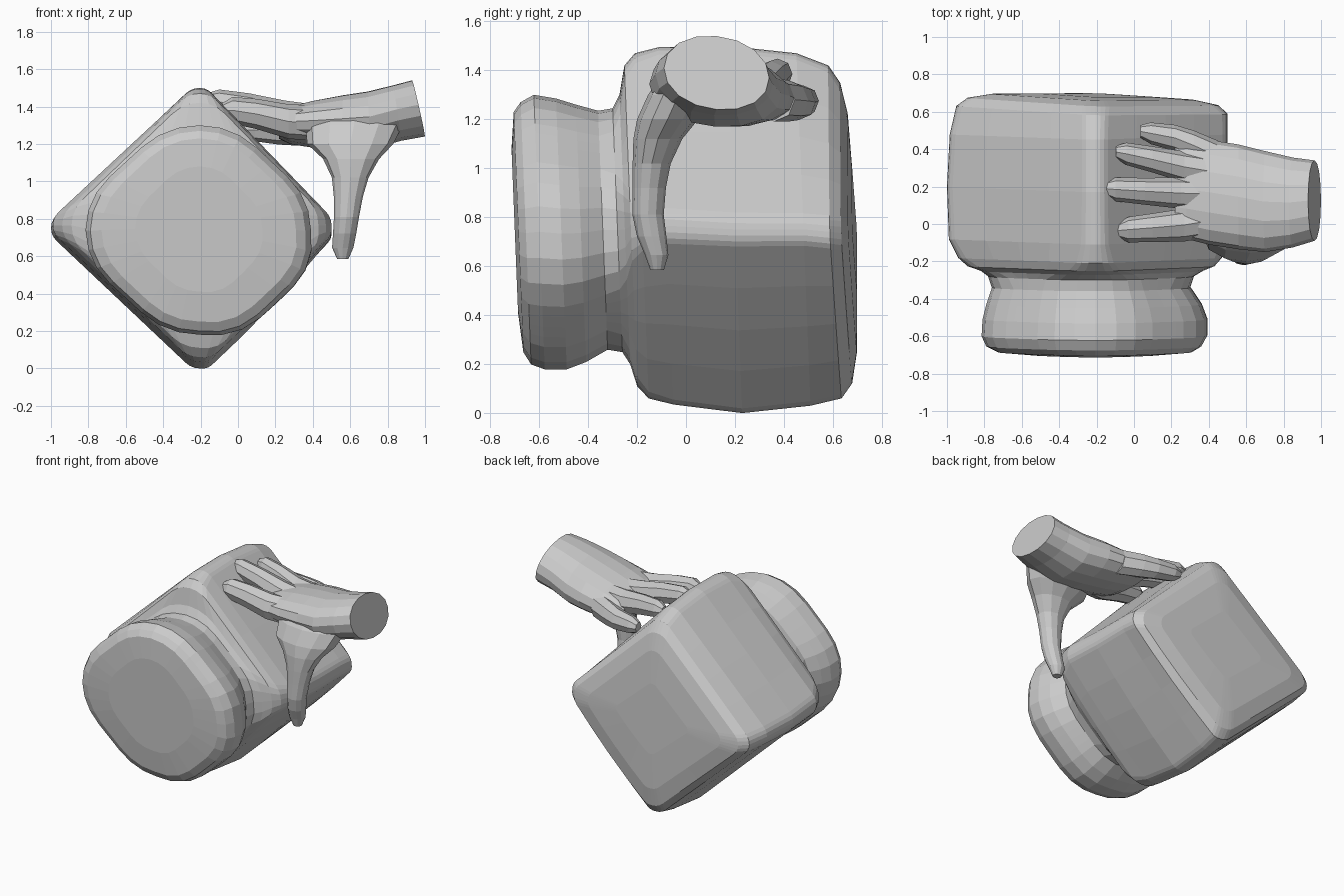
import bpy, bmesh, math
from mathutils import Vector


def ring(c, u, v, n, p=2.0):
    """Superellipse loop around c with half-axis vectors u and v."""
    pts = []
    for i in range(n):
        a = 2 * math.pi * i / n
        ca, sa = math.cos(a), math.sin(a)
        r = (abs(ca) ** p + abs(sa) ** p) ** (-1 / p)
        pts.append(Vector(c) + Vector(u) * ca * r + Vector(v) * sa * r)
    return pts


def diamond(y, l, r, b, t, k, cx=-.205):
    """Diamond loop with rounded corners (k = roundness 0..1), facing along y."""
    unit, arc, side = [], 6, 4
    for q in range(4):
        base = q * math.pi / 2
        corner = Vector((math.cos(base), math.sin(base))) * (1 - k)
        for i in range(arc + 1):
            a = base + math.pi / 2 * (i / arc - .5)
            unit.append(corner + Vector((math.cos(a), math.sin(a))) * k)
        nxt = Vector((-math.sin(base), math.cos(base))) * (1 - k)
        for i in range(1, side):
            unit.append(unit[q * (arc + side) + arc] + (nxt - corner) * i / side)
    cz, rz = (b + t) / 2, (t - b) / 2
    pts = []
    for p in unit:
        if p.x > 0 and p.y < 0:         # fuller lower right side
            p = p * (1 + .16 * abs(p.x * p.y))
        x = cx + p.x * ((r - cx) if p.x > 0 else (cx - l))
        z = cz + p.y * rz
        pts.append(Vector((x, y - .04 * (z - .75), z)))   # ends lean slightly
    return pts


def loft(name, rings):
    """Skin a list of equal loops and cap both ends."""
    bm = bmesh.new()
    loops = [[bm.verts.new(p) for p in r] for r in rings]
    n = len(loops[0])
    for a, b in zip(loops, loops[1:]):
        for i in range(n):
            j = (i + 1) % n
            bm.faces.new((a[i], a[j], b[j], b[i]))
    bm.faces.new(loops[0])
    bm.faces.new(loops[-1])
    bmesh.ops.recalc_face_normals(bm, faces=bm.faces)
    me = bpy.data.meshes.new(name)
    bm.to_mesh(me)
    bm.free()
    ob = bpy.data.objects.new(name, me)
    bpy.context.collection.objects.link(ob)
    return ob


# Jar lying on its side: y, left, right, bottom, top, roundness
lid = [
    (-.70, -.55, .13, .41, 1.08, .72),
    (-.685, -.73, .31, .25, 1.23, .72),
    (-.655, -.79, .36, .20, 1.27, .72),
    (-.60, -.815, .39, .18, 1.30, .72),
    (-.51, -.81, .39, .18, 1.285, .72),
    (-.43, -.79, .36, .21, 1.26, .72),
    (-.34, -.76, .30, .26, 1.235, .72),
    (-.28, -.78, .32, .25, 1.245, .65),
]
body = [
    (-.25, -.82, .37, .20, 1.30, .5),
    (-.225, -.89, .43, .11, 1.42, .3),
    (-.18, -.94, .47, .06, 1.47, .2),
    (-.08, -.99, .50, .035, 1.495, .14),
    (.20, -1.0, .50, .00, 1.50, .13),
    (.48, -.985, .50, .03, 1.47, .13),
    (.61, -.95, .50, .06, 1.42, .14),
    (.655, -.89, .45, .12, 1.35, .16),
    (.68, -.76, .32, .25, 1.23, .16),
    (.69, -.50, .08, .50, 1.0, .16),
]
rings = [diamond(*row) for row in lid + body]
for r in rings[-4:]:            # back face also turns slightly
    for v in r:
        v.y -= .03 * (v.x + .25)
loft("jar", rings)

# Palm and wrist: x, y, z, half width, half height, lean
palm = [
    (.965, .125, 1.39, .215, .15, -.23),
    (.85, .115, 1.365, .24, .148, -.15),
    (.70, .12, 1.325, .27, .155, -.05),
    (.56, .145, 1.315, .28, .145, 0),
    (.40, .17, 1.305, .28, .125, 0),
    (.28, .185, 1.30, .265, .10, 0),
    (.22, .185, 1.30, .25, .07, 0),
]
hand = loft("hand", [ring((x, y, z), (0, w, -.02), (lean * h, 0, h), 16, 2.1)
                     for x, y, z, w, h, lean in palm])

# Fingers: (x, y, z, radius) from knuckle to tip
fingers = {
    "index_finger": [(.42, .02, 1.31, .09), (.27, -.005, 1.32, .088),
                     (.10, -.02, 1.36, .077), (-.03, -.03, 1.38, .068),
                     (-.085, -.035, 1.375, .04)],
    "middle_finger": [(.42, .16, 1.32, .085), (.25, .165, 1.345, .083),
                      (.06, .175, 1.395, .072), (-.10, .185, 1.425, .063),
                      (-.16, .19, 1.435, .036)],
    "ring_finger": [(.42, .28, 1.32, .085), (.27, .305, 1.325, .083),
                    (.10, .345, 1.365, .07), (-.04, .375, 1.385, .06),
                    (-.095, .385, 1.385, .034)],
    "little_finger": [(.45, .36, 1.28, .085), (.32, .42, 1.275, .08),
                      (.22, .46, 1.27, .07), (.09, .485, 1.275, .058),
                      (.035, .495, 1.275, .034)],
}
parts = [loft(k, [ring((x, y, z), (0, r, 0), (0, 0, r * 1.05), 8) for x, y, z, r in f])
         for k, f in fingers.items()]

# Thumb hanging down the side: x, y, z, half width, half depth
thumb = [
    (.63, .0, 1.40, .20, .08), (.62, -.03, 1.30, .26, .125),
    (.60, -.075, 1.20, .23, .125), (.605, -.115, 1.12, .15, .10),
    (.60, -.14, 1.02, .098, .078), (.59, -.15, .92, .078, .068),
    (.58, -.155, .81, .067, .064), (.57, -.14, .72, .062, .06),
    (.56, -.12, .645, .057, .048), (.56, -.118, .585, .03, .028),
]
parts.append(loft("thumb", [ring((x, y, z), (w, 0, 0), (0, d, 0), 12)
                            for x, y, z, w, d in thumb]))

# Fuse the fingers and thumb into the hand
for part in parts:
    bpy.context.view_layer.objects.active = hand
    m = hand.modifiers.new("fuse", 'BOOLEAN')
    m.operation = 'UNION'
    m.solver = 'EXACT'
    m.object = part
    bpy.ops.object.modifier_apply(modifier=m.name)
    bpy.data.objects.remove(part)
